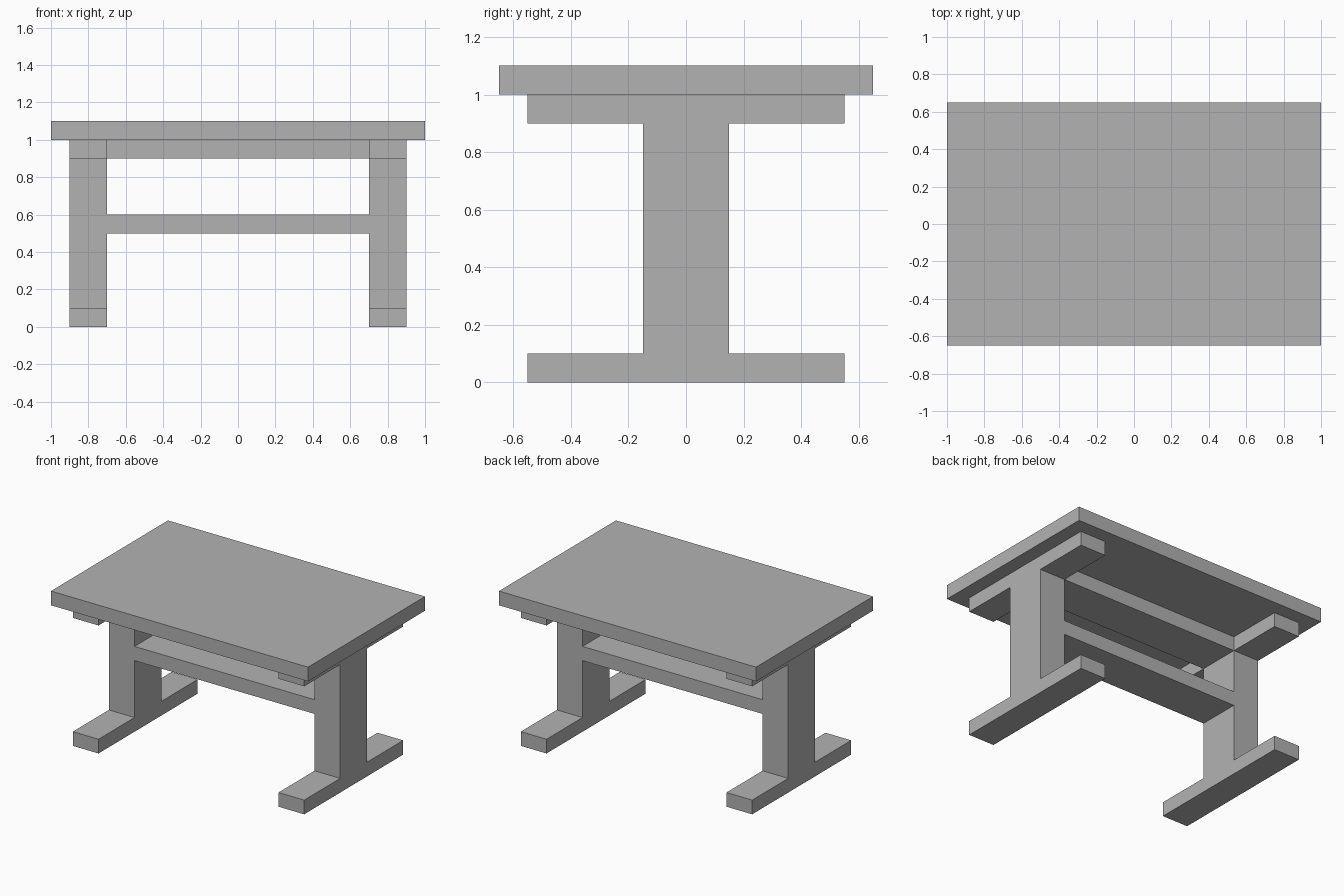
import bpy
import bmesh

if "Cube" in bpy.data.objects:
    bpy.data.objects.remove(bpy.data.objects["Cube"], do_unlink=True)

GREY = (0.448, 0.448, 0.448, 1.0)
grey = bpy.data.materials.new("plain_grey")
grey.use_nodes = True
grey.diffuse_color = GREY
grey.node_tree.nodes["Principled BSDF"].inputs["Base Color"].default_value = GREY


def add_prism(name, outline, x0, x1):
    """Extrude a (y, z) outline along x."""
    bm = bmesh.new()
    face = bm.faces.new([bm.verts.new((x0, y, z)) for y, z in outline])
    ext = bmesh.ops.extrude_face_region(bm, geom=[face])
    moved = [v for v in ext["geom"] if isinstance(v, bmesh.types.BMVert)]
    bmesh.ops.translate(bm, verts=moved, vec=(x1 - x0, 0, 0))
    bmesh.ops.recalc_face_normals(bm, faces=bm.faces)
    mesh = bpy.data.meshes.new(name)
    bm.to_mesh(mesh)
    bm.free()
    mesh.materials.append(grey)
    obj = bpy.data.objects.new(name, mesh)
    bpy.context.collection.objects.link(obj)
    return obj


def rect(half, z0, z1):
    return [(-half, z0), (half, z0), (half, z1), (-half, z1)]


THICK, HEIGHT = 0.1, 1.0
POST, FOOT = 0.15, 0.55

# Trestle ends: foot, post and top bearer in one I-shaped profile
half_profile = [(FOOT, 0), (FOOT, THICK), (POST, THICK),
                (POST, HEIGHT - THICK), (FOOT, HEIGHT - THICK), (FOOT, HEIGHT)]
profile = half_profile + [(-y, z) for y, z in reversed(half_profile)]
for name, x in (("left_trestle", 0.7), ("right_trestle", -0.9)):
    add_prism(name, profile, x, x + 0.2)

# Boards joining the trestles
add_prism("top_rail", rect(POST, HEIGHT - THICK, HEIGHT), -0.7, 0.7)
add_prism("middle_stretcher", rect(POST, 0.5, 0.5 + THICK), -0.7, 0.7)

# Tabletop
add_prism("tabletop", rect(0.65, HEIGHT, HEIGHT + THICK), -1, 1)
